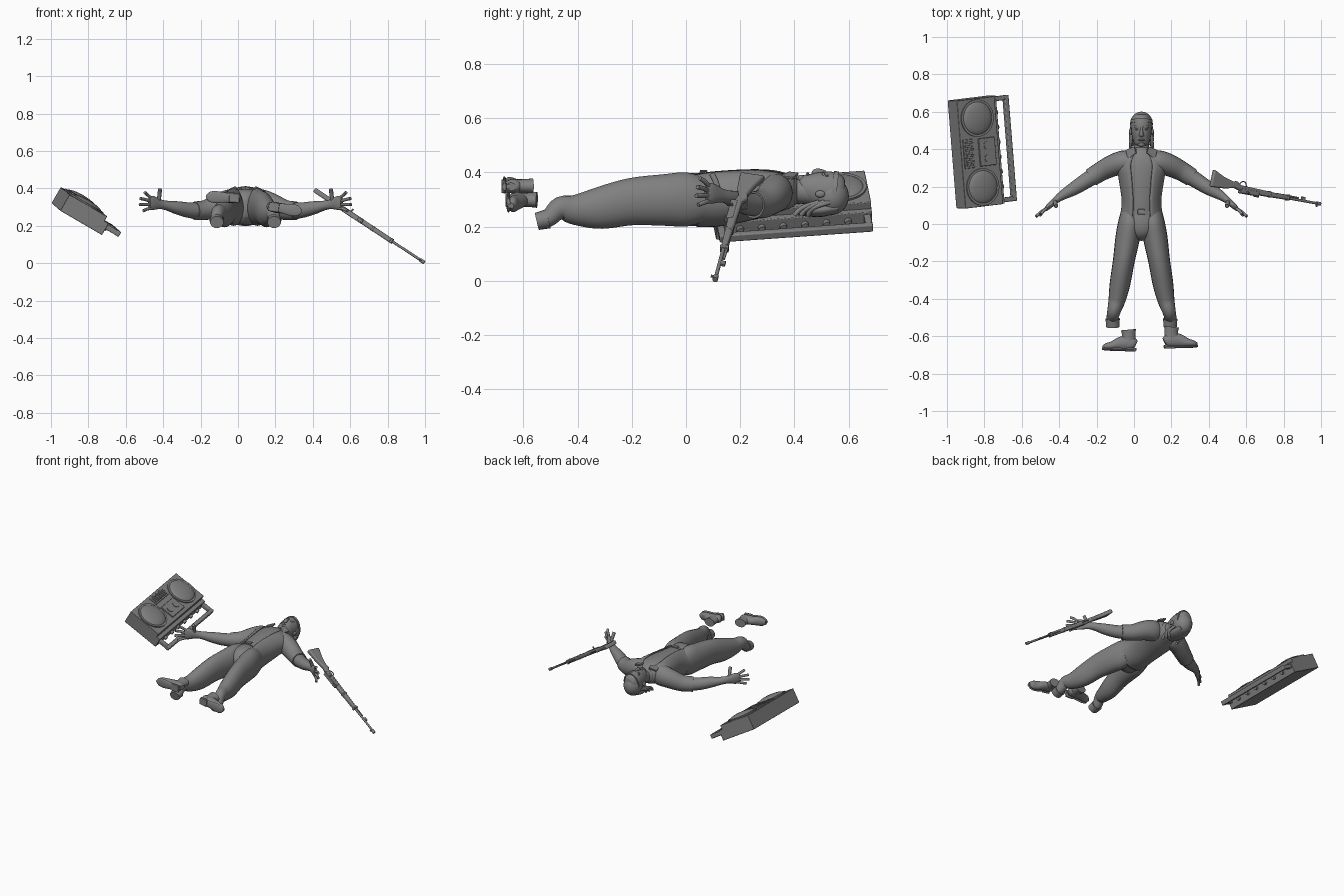
import bpy, bmesh, math
from mathutils import Vector, Matrix

if "Cube" in bpy.data.objects:
    bpy.data.objects.remove(bpy.data.objects["Cube"])

gray = bpy.data.materials.new("plain gray")
gray.use_nodes = True
COLOR = (0.22, 0.22, 0.22, 1)
gray.diffuse_color = COLOR
gray.node_tree.nodes["Principled BSDF"].inputs["Base Color"].default_value = COLOR
MID = 0.04                      # body centre line in x
UP = Vector((0, 0, 1))
I = Matrix.Identity(4)
parts = []


def finish(name, bm, M=I, bevel=0, thick=0):
    bmesh.ops.recalc_face_normals(bm, faces=bm.faces)
    me = bpy.data.meshes.new(name)
    bm.to_mesh(me)
    bm.free()
    me.materials.append(gray)
    ob = bpy.data.objects.new(name, me)
    bpy.context.collection.objects.link(ob)
    ob.matrix_world = M
    if thick:
        ob.modifiers.new("cloth", "SOLIDIFY").thickness = thick
    if bevel:
        b = ob.modifiers.new("bevel", "BEVEL")
        b.width, b.segments = bevel, 2
    parts.append(ob)
    return ob


def spline(rows, steps):
    # smooth interpolation through rows of numbers
    rows = [Vector(r) for r in rows]
    out = []
    for i in range(len(rows) - 1):
        a, b = rows[i], rows[i + 1]
        ta = (b - rows[max(i - 1, 0)]) / 2
        tb = (rows[min(i + 2, len(rows) - 1)] - a) / 2
        for k in range(steps):
            t = k / steps
            out.append(a * (2*t**3 - 3*t*t + 1) + ta * (t**3 - 2*t*t + t)
                       + b * (3*t*t - 2*t**3) + tb * (t**3 - t*t))
    return out + [rows[-1]]


def loft(name, rows, M=I, sides=20, steps=4, gap=0, thick=0, hint=UP, flip=False):
    # rows: x, y, z, side radius, upward radius; gap leaves the top open
    if flip:
        rows = [(2 * MID - r[0],) + tuple(r[1:]) for r in rows]
    rings = spline(rows, steps)
    bm = bmesh.new()
    loops = []
    for i, r in enumerate(rings):
        tan = (rings[min(i + 1, len(rings) - 1)] - rings[max(i - 1, 0)]).to_3d().normalized()
        side = tan.cross(hint).normalized()
        up = side.cross(tan)
        n = sides + (1 if gap else 0)
        angles = [math.pi / 2 + gap + (2 * math.pi - 2 * gap) * k / sides for k in range(n)]
        loops.append([bm.verts.new(r.to_3d() + side * r[3] * math.cos(a)
                                   + up * r[4] * math.sin(a)) for a in angles])
    for p, q in zip(loops, loops[1:]):
        for k in range(len(p) - (1 if gap else 0)):
            j = (k + 1) % len(p)
            bm.faces.new((p[k], p[j], q[j], q[k]))
    if not gap:
        bm.faces.new(loops[0])
        bm.faces.new(loops[-1])
    return finish(name, bm, M, thick=thick)


def tube(name, points, r, M=I, sides=10, flip=False, hint=UP):
    return loft(name, [tuple(p) + (r, r) for p in points], M, sides, 3, flip=flip, hint=hint)


def box(name, c, s, M=I, bevel=0.003):
    bm = bmesh.new()
    bmesh.ops.create_cube(bm, size=1, matrix=Matrix.Translation(c) @ Matrix.Diagonal((*s, 1)))
    return finish(name, bm, M, bevel)


def ball(name, c, s, M=I):
    bm = bmesh.new()
    bmesh.ops.create_uvsphere(bm, u_segments=24, v_segments=14, radius=1,
                              matrix=Matrix.Translation(c) @ Matrix.Diagonal((*s, 1)))
    return finish(name, bm, M)


def disc(name, c, r, depth, M, rot=I, r2=None):
    bm = bmesh.new()
    bmesh.ops.create_cone(bm, cap_ends=True, segments=32, radius1=r, radius2=r if r2 is None else r2,
                          depth=depth, matrix=Matrix.Translation(c) @ rot)
    return finish(name, bm, M)


def prism(name, pts, t, M, bevel=0.004):
    bm = bmesh.new()
    f = bm.faces.new([bm.verts.new((x, y, -t / 2)) for x, y in pts])
    ext = bmesh.ops.extrude_face_region(bm, geom=[f])["geom"]
    bmesh.ops.translate(bm, vec=(0, 0, t), verts=[v for v in ext if isinstance(v, bmesh.types.BMVert)])
    return finish(name, bm, M, bevel)


def frame(x, y, loc):
    x = Vector(x).normalized()
    y = Vector(y)
    y = (y - x * y.dot(x)).normalized()
    M = Matrix((x, y, x.cross(y))).transposed().to_4x4()
    M.translation = loc
    return M


# torso, open jacket, hips and belt
loft("shirt_torso", [(MID, 0, .30, .10, .09), (MID, .12, .31, .098, .095), (MID, .25, .322, .115, .09),
                     (MID, .33, .33, .12, .078), (MID, .385, .33, .075, .06), (MID, .41, .33, .04, .045)])
loft("jacket", [(MID, .03, .30, .118, .102), (MID, .12, .308, .106, .107), (MID, .25, .324, .124, .097),
                (MID, .32, .33, .135, .084), (MID, .37, .33, .095, .068), (MID, .40, .33, .06, .055)],
     gap=.45, thick=.008, sides=32)
loft("hips", [(MID, .07, .30, .10, .095), (MID, 0, .30, .112, .098), (MID, -.05, .298, .08, .085),
              (MID, -.085, .295, .02, .05)])
loft("belt", [(MID, .075, .304, .104, .1), (MID, .055, .303, .105, .1)], steps=1, sides=32)
box("belt_buckle", (MID, .065, .405), (.04, .028, .008))
loft("neck", [(MID, .36, .32, .05, .05), (MID, .40, .33, .042, .045), (MID, .47, .325, .042, .045)])

# head with face, hair and headband
loft("head", [(MID, .415, .365, .014, .014), (MID, .425, .36, .032, .036), (MID, .455, .345, .047, .056),
              (MID, .50, .335, .055, .068), (MID, .545, .33, .055, .07), (MID, .58, .325, .038, .05),
              (MID, .592, .325, .012, .016)])
ball("hair", (MID, .535, .312), (.061, .066, .07))
loft("headband", [(MID, .538, .331, .06, .075), (MID, .556, .329, .06, .074)], steps=1, sides=32)
loft("long_hair", [(MID, .56, .27, .045, .02), (MID, .50, .262, .056, .026), (MID, .44, .26, .045, .022),
                   (MID, .41, .25, .02, .01)])
loft("nose", [(MID, .515, .398, .006, .008), (MID, .49, .402, .009, .012), (MID, .475, .398, .013, .012),
              (MID, .468, .39, .006, .005)], sides=12)
ball("mouth", (MID, .449, .391), (.018, .006, .01))
ball("chin", (MID, .426, .375), (.018, .014, .016))

for label, k in (("left", 1), ("right", -1)):
    flip = k < 0
    ball(label + "_eye", (MID + k * .022, .507, .39), (.011, .006, .009))
    tube(label + "_brow", [(MID + k * .008, .517, .397), (MID + k * .036, .52, .384)], .006)
    ball(label + "_ear", (MID + k * .058, .495, .32), (.008, .018, .013))
    for j in range(3):
        tube(label + "_hair_lock", [(MID + k * .05, .53 - .02 * j, .29), (MID + k * .058, .47 - .02 * j, .27),
                                    (MID + k * (.04 + .008 * j), .45 - .025 * j, .242)], .009)
    # collar flap and jacket front edge
    prism(label + "_collar", [(0, 0), (k * .05, -.02), (k * .035, -.07), (k * -.012, -.035)], .01,
          Matrix.Translation((MID + k * .038, .415, .395)) @ Matrix.Rotation(k * .35, 4, "Y"), .002)
    # arm, sleeve and hand
    loft(label + "_arm", [(.11, .33, .325, .05, .06), (.17, .325, .315, .052, .058), (.25, .285, .285, .046, .046),
                          (.33, .235, .282, .042, .042), (.40, .19, .295, .036, .036), (.46, .155, .308, .026, .026),
                          (.495, .13, .315, .019, .026), (.535, .095, .322, .015, .038),
                          (.555, .075, .322, .009, .032)], flip=flip)
    loft(label + "_sleeve", [(.07, .325, .325, .045, .06), (.12, .332, .325, .062, .07), (.18, .318, .31, .06, .064),
                             (.25, .285, .285, .053, .054), (.31, .248, .28, .049, .05)], flip=flip)
    for j, tip in enumerate([(.578, .052, .378), (.602, .042, .346), (.605, .038, .313), (.585, .045, .28)]):
        start = (.545, .085, .348 - .018 * j)
        mid = [(a + b) / 2 + .002 for a, b in zip(start, tip)]
        tube(label + "_finger", [start, mid, tip], .0085, flip=flip)
    tube(label + "_thumb", [(.505, .12, .33), (.50, .11, .365), (.497, .095, .395)], .011,
         flip=flip, hint=Vector((1, 0, 0)))
    # trouser leg and cuff
    loft(label + "_trouser_leg", [(.09, .06, .30, .06, .085), (.102, 0, .30, .064, .1), (.115, -.08, .298, .065, .095),
                                  (.135, -.2, .292, .058, .087), (.155, -.32, .268, .055, .077),
                                  (.172, -.41, .262, .045, .056), (.187, -.465, .268, .036, .042),
                                  (.195, -.505, .232, .032, .032), (.193, -.535, .222, .03, .03)], flip=flip)
    loft(label + "_cuff", [(.194, -.507, .229, .038, .036), (.193, -.55, .219, .036, .032)], steps=1, flip=flip)
    # loose shoe: local x to the toe, local y up the ankle, local z across
    toe = (1, 0, -.16) if k > 0 else (-1, 0, .05)
    S = frame(toe, (0, 1, 0), (.16, -.665, .305) if k > 0 else (.012, -.68, .347))
    loft(label + "_shoe_foot", [(.002, .035, 0, .02, .015), (.015, .04, 0, .032, .025), (.05, .045, 0, .04, .027),
                                (.09, .04, 0, .034, .027), (.13, .03, 0, .022, .03), (.16, .026, 0, .017, .026),
                                (.18, .022, 0, .008, .01)], S)
    loft(label + "_shoe_shaft", [(.045, .03, 0, .042, .026), (.04, .08, 0, .036, .026), (.042, .115, 0, .04, .029)], S)
    loft(label + "_sole", [(0, .01, 0, .007, .014), (.02, .01, 0, .008, .027), (.07, .01, 0, .008, .025),
                           (.13, .01, 0, .008, .032), (.165, .011, 0, .007, .026), (.183, .013, 0, .006, .008)], S)
    box(label + "_shoe_heel", (.032, .006, 0), (.055, .014, .048), S)

# portable stereo: local x across to the handle, y along, z out of the front
B = frame((.86, .105, -.5), (-.08, .994, .07), (-.837, .385, .279))
box("stereo_case", (-.013, 0, 0), (.234, .58, .1), B)
box("stereo_top_ledge", (.113, 0, -.014), (.034, .58, .072), B)
for v in (-.185, .185):
    disc("speaker_rim", (-.015, v, .051), .1, .012, B)
    ball("speaker_dome", (-.015, v, .052), (.09, .09, .022), B)
box("tuner_panel", (-.085, 0, .05), (.06, .155, .012), B)
for j in range(7):
    box("tuner_button", (-.085, -.06 + .02 * j, .058), (.04, .012, .01), B, .001)
box("cassette_door", (.03, 0, .052), (.1, .15, .014), B)
for v in (-.035, .035):
    disc("cassette_reel", (.03, v, .06), .022, .006, B)
for j in range(6):
    disc("dial_knob", (.136, -.2 + .08 * j, -.01), .014, .02, B, Matrix.Rotation(math.pi / 2, 4, "Y"), .012)
box("handle_bar", (.2, 0, 0), (.026, .57, .03), B, .005)
for v in (-.272, .272):
    box("handle_arm", (.15, v, 0), (.115, .025, .028), B, .005)

# rifle: local x from butt to muzzle, y toward the trigger side, z across
R = frame((.59, -.105, -.39), (0, 1, 0), (.408, .212, .392))
prism("rifle_stock", [(0, -.012), (.01, .082), (.08, .052), (.14, .036), (.165, .042), (.19, .024), (.3, .02),
                      (.5, .012), (.5, -.01), (.22, -.014), (.15, .004), (.1, -.008)], .026, R, .007)
box("rifle_receiver", (.25, -.006, 0), (.12, .026, .028), R)
tube("rifle_barrel", [(.2, 0, 0), (.45, 0, 0), (.712, 0, 0)], .007, R)
tube("gas_tube", [(.42, .012, 0), (.5, .012, 0), (.57, .011, 0)], .005, R)
tube("trigger_guard", [(.185, .022, 0), (.195, .042, 0), (.22, .044, 0), (.232, .02, 0)], .003, R)
tube("bolt_handle", [(.23, -.008, .01), (.235, -.012, .028)], .005, R, hint=Vector((1, 0, 0)))
for s in (.38, .5):
    box("barrel_band", (s, .003, 0), (.014, .032, .028), R)
box("rear_sight", (.3, -.018, 0), (.03, .012, .014), R, .001)
box("front_sight", (.69, -.01, 0), (.012, .018, .006), R, .001)
box("barrel_lug", (.6, .012, 0), (.025, .02, .01), R, .002)
disc("muzzle", (.7, 0, 0), .01, .025, R, Matrix.Rotation(math.pi / 2, 4, "Y"))

# smooth shading with sharp edges kept
for ob in bpy.context.selected_objects:
    ob.select_set(False)
for ob in parts:
    ob.select_set(True)
bpy.context.view_layer.objects.active = parts[0]
bpy.ops.object.shade_smooth_by_angle(angle=math.radians(40))
